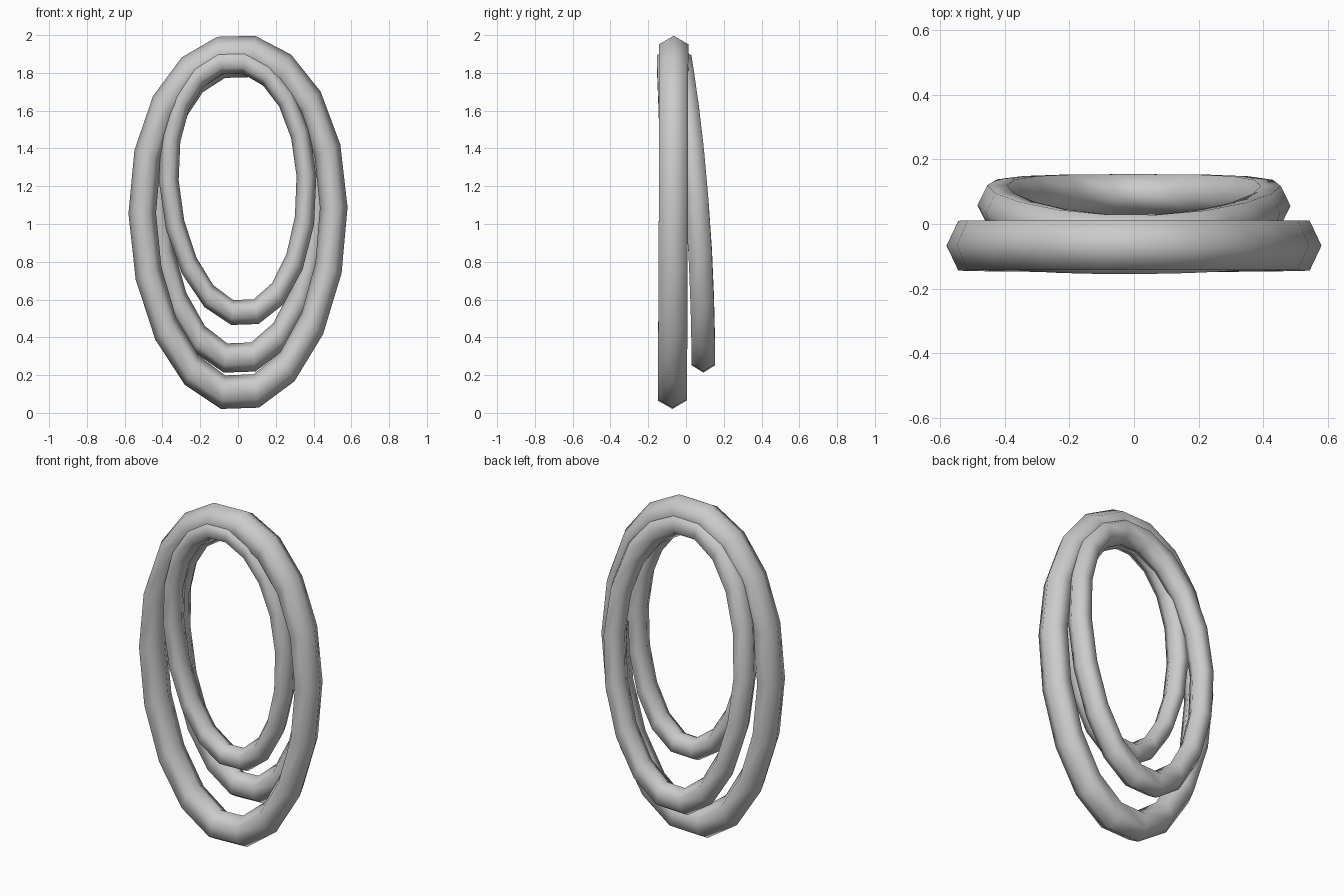
import bpy, bmesh
from math import sin, cos, pi, radians

if "Cube" in bpy.data.objects:
    bpy.data.objects.remove(bpy.data.objects["Cube"])

SEGS, SIDES = 18, 6


def ring(name, sx, sz, top, y_bottom, y_mid, y_top, half_depth, lean=0.0):
    """Egg-shaped hexagonal tube hanging from height `top`, bowed through three depths."""
    bm = bmesh.new()
    loops = []
    for i in range(SEGS):
        t = radians(1 + 360 / SEGS * i)
        s, c = sin(t), cos(t)
        # depth: quadratic through bottom, middle and top
        y0 = y_mid + (y_top - y_bottom) / 2 * s + ((y_top + y_bottom) / 2 - y_mid) * s * s
        loop = []
        for j in range(SIDES):
            p = 2 * pi * j / SIDES
            x = sx * c * (0.58 - 0.073 + 0.073 * cos(p))
            z = 1.072 + s * (1.0 - 0.09 + 0.09 * cos(p)) - 0.065 * s * s
            z = top - sz * (2.0 - z)
            x -= lean * (z - (top - sz))
            y = y0 + half_depth * sin(p) / sin(pi / 3)
            loop.append(bm.verts.new((x, y, z)))
        loops.append(loop)
    for i in range(SEGS):
        a, b = loops[i], loops[(i + 1) % SEGS]
        for j in range(SIDES):
            k = (j + 1) % SIDES
            bm.faces.new((a[j], a[k], b[k], b[j])).smooth = True
    bmesh.ops.recalc_face_normals(bm, faces=bm.faces)
    mesh = bpy.data.meshes.new(name)
    bm.to_mesh(mesh)
    bm.free()
    obj = bpy.data.objects.new(name, mesh)
    bpy.context.collection.objects.link(obj)
    return obj


# Large front ring
ring("outer_ring", 1.0, 1.0, 2.0, -0.072, -0.067, -0.065, 0.077)
# Medium ring swinging out behind
ring("middle_ring", 0.835, 0.87, 1.935, 0.092, 0.057, -0.035, 0.062)
# Small ring nested inside the front ring
ring("inner_ring", 0.72, 0.74, 1.93, -0.065, -0.075, -0.095, 0.06, lean=0.04)
